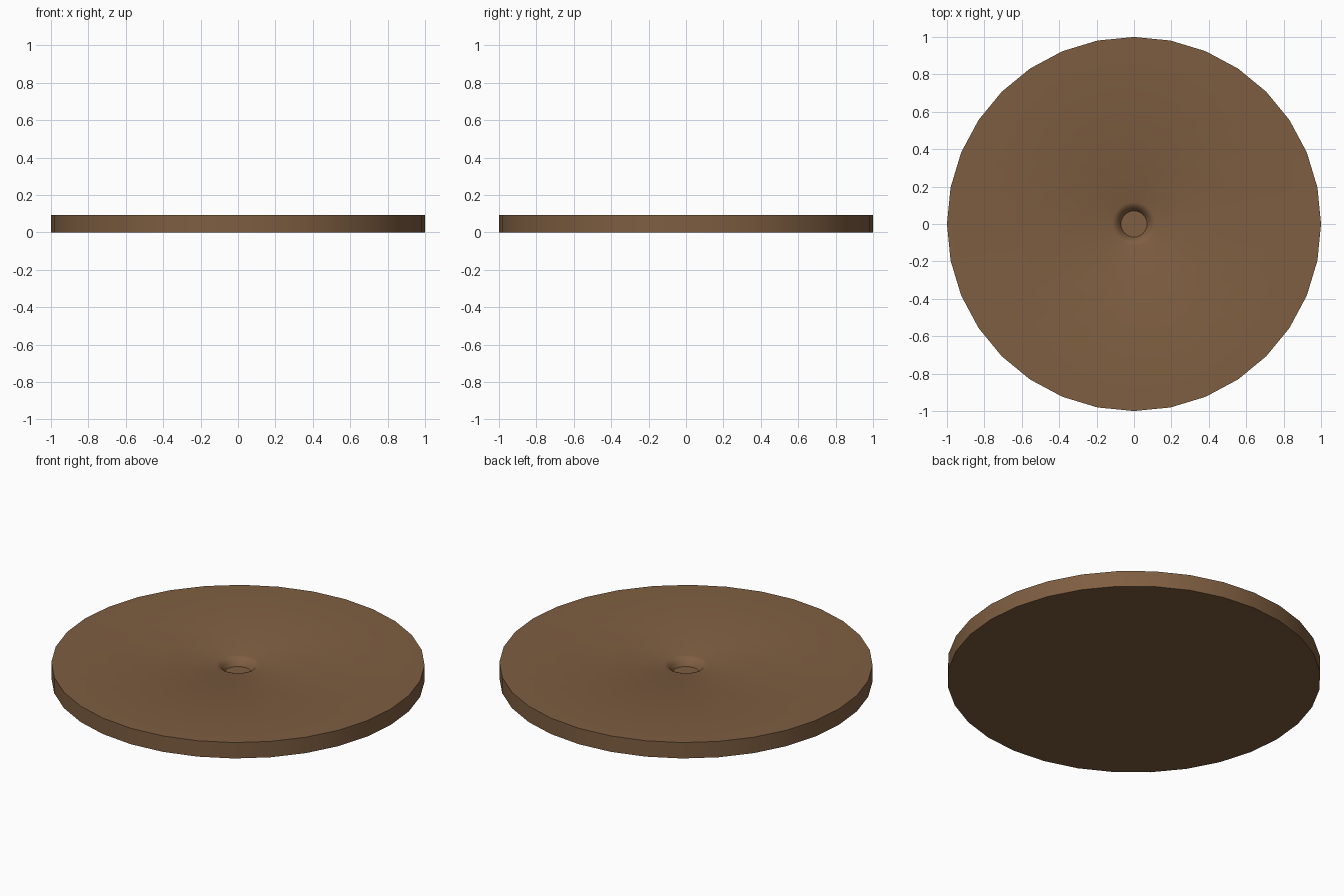
import bpy, bmesh, math

if "Cube" in bpy.data.objects:
    bpy.data.objects.remove(bpy.data.objects["Cube"])

SIDES = 32

# Half profile (radius, height): base, rim, flat top, rounded lip, pit floor
profile = [(1.0, 0.0), (1.0, 0.094), (0.115, 0.091),
           (0.1, 0.085), (0.084, 0.071), (0.07, 0.045)]

bm = bmesh.new()
rings = []
for r, z in profile:
    rings.append([bm.verts.new((r * math.cos(2 * math.pi * i / SIDES),
                                r * math.sin(2 * math.pi * i / SIDES), z))
                  for i in range(SIDES)])

# Walls between neighbouring rings
for low, high in zip(rings, rings[1:]):
    for i in range(SIDES):
        j = (i + 1) % SIDES
        bm.faces.new((low[i], low[j], high[j], high[i]))

# Flat underside and pit floor
bm.faces.new(rings[0][::-1])
bm.faces.new(rings[-1])
bmesh.ops.recalc_face_normals(bm, faces=bm.faces[:])

mesh = bpy.data.meshes.new("round_plate")
bm.to_mesh(mesh)
bm.free()
plate = bpy.data.objects.new("round_plate", mesh)
bpy.context.collection.objects.link(plate)

# Brown finish
brown = bpy.data.materials.new("brown")
brown.diffuse_color = (0.21, 0.112, 0.053, 1.0)
brown.use_nodes = True
brown.node_tree.nodes["Principled BSDF"].inputs["Base Color"].default_value = brown.diffuse_color
mesh.materials.append(brown)

# Smooth surfaces with sharp rim and pit floor edges
bpy.context.view_layer.objects.active = plate
plate.select_set(True)
bpy.ops.object.shade_smooth_by_angle(angle=math.radians(35))
